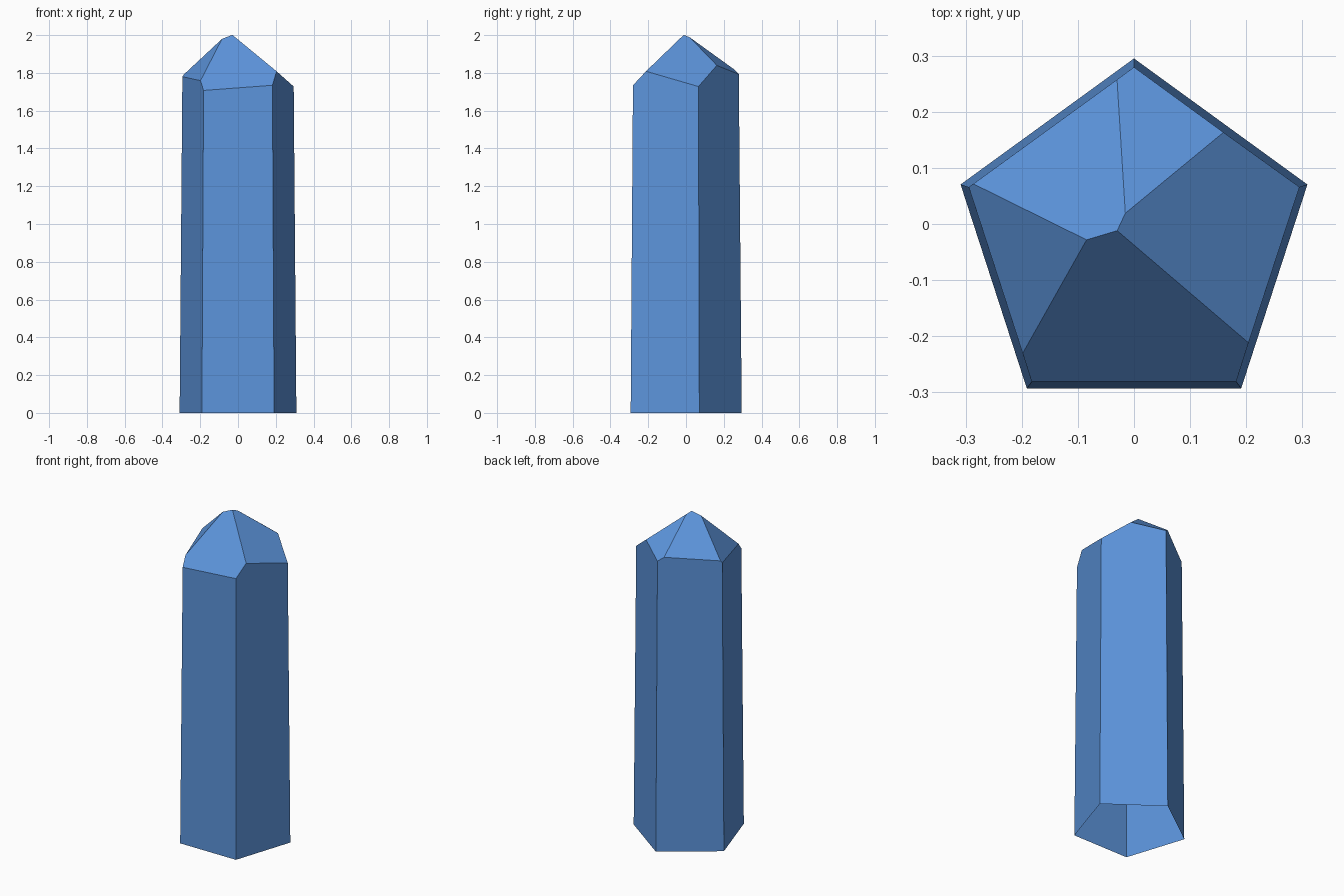
import bpy, bmesh, math
from mathutils import Vector

cube = bpy.data.objects.get("Cube")
if cube:
    bpy.data.objects.remove(cube, do_unlink=True)

# Single flat colour
blue = bpy.data.materials.new("crystal blue")
blue.use_nodes = True
colour = (0.107, 0.296, 0.71, 1.0)
blue.diffuse_color = colour
blue.node_tree.nodes["Principled BSDF"].inputs["Base Color"].default_value = colour

SIDES = 5
CENTRE_Y = -0.03


def ring(bm, radius, z):
    """Regular polygon with one corner pointing to the back."""
    angles = [math.tau * i / SIDES for i in range(SIDES)]
    return [bm.verts.new((-radius * math.sin(a), CENTRE_Y + radius * math.cos(a), z))
            for a in angles]


# Slightly tapered shaft, taller than needed so the tip can be cut from it
bm = bmesh.new()
low, high = ring(bm, 0.325, 0.0), ring(bm, 0.306, 2.2)
for i in range(SIDES):
    j = (i + 1) % SIDES
    bm.faces.new((low[i], low[j], high[j], high[i]))
bm.faces.new(high)
base = bm.faces.new(low[::-1])

# Tip facets as planes: height on the axis, slope along x, slope along y
facets = [
    (2.016, 0.074, 1.051),    # front
    (1.976, -0.838, -0.017),  # +x side
    (1.999, -0.245, -0.737),  # back, +x
    (2.011, 0.594, -0.685),   # back, -x
    (2.090, 1.152, 0.444),    # -x side
]
for height, slope_x, slope_y in facets:
    cut = bmesh.ops.bisect_plane(
        bm, geom=bm.verts[:] + bm.edges[:] + bm.faces[:], dist=1e-5,
        plane_co=Vector((0, 0, height)),
        plane_no=Vector((-slope_x, -slope_y, 1)).normalized(),
        clear_outer=True)
    rim = [e for e in cut["geom_cut"] if isinstance(e, bmesh.types.BMEdge)]
    bmesh.ops.edgeloop_fill(bm, edges=rim)

# Outward normals, then leave the underside open
bmesh.ops.recalc_face_normals(bm, faces=bm.faces[:])
bottom = [f for f in bm.faces if all(v.co.z < 0.001 for v in f.verts)]
bmesh.ops.delete(bm, geom=bottom, context="FACES_ONLY")

mesh = bpy.data.meshes.new("crystal_shard")
bm.to_mesh(mesh)
bm.free()
mesh.materials.append(blue)
crystal = bpy.data.objects.new("crystal_shard", mesh)
bpy.context.collection.objects.link(crystal)
